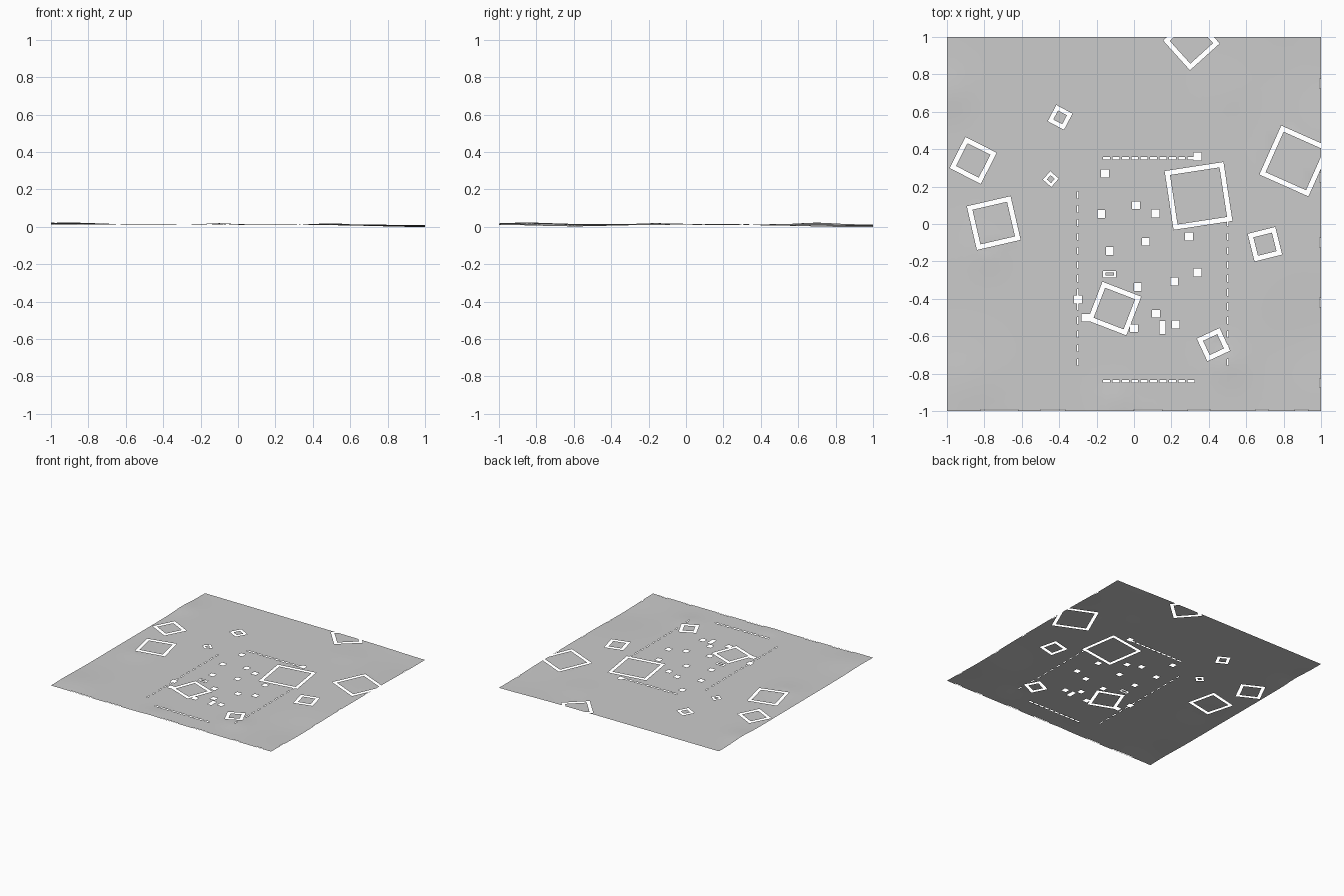
import bpy
from math import radians, cos, sin, exp
from mathutils import Vector, geometry

if "Cube" in bpy.data.objects:
    bpy.data.objects.remove(bpy.data.objects["Cube"])


# Gentle height of the ground sheet
BUMPS = [(-0.9, -0.85, 0.008, 0.18), (0.5, -0.75, 0.007, 0.10), (-0.1, -0.95, 0.006, 0.08),
         (-1.0, 0.7, 0.009, 0.12), (-0.8, -0.15, 0.006, 0.12), (1.0, 0.9, -0.010, 0.35),
         (0.95, -0.6, -0.008, 0.25), (0.5, 0.7, 0.003, 0.12)]


def height(x, y):
    z = 0.012 - 0.002 * x - 0.001 * y
    for bx, by, h, r in BUMPS:
        z += h * exp(-((x - bx) ** 2 + (y - by) ** 2) / (r * r))
    return max(0.0, z)


class Rect:
    """Rotated rectangle used as a cut-out outline."""
    def __init__(self, x, y, w, h, deg=0):
        self.x, self.y, self.w, self.h = x, y, w / 2, h / 2
        self.c, self.s = cos(radians(deg)), sin(radians(deg))

    def corners(self):
        for u, v in ((-1, -1), (1, -1), (1, 1), (-1, 1)):
            a, b = u * self.w, v * self.h
            yield Vector((self.x + a * self.c - b * self.s, self.y + a * self.s + b * self.c))

    def contains(self, p):
        dx, dy = p.x - self.x, p.y - self.y
        return (abs(dx * self.c + dy * self.s) < self.w and
                abs(dy * self.c - dx * self.s) < self.h)


# Square ring cut-outs: x, y, side, angle, stroke
rings = []
for x, y, side, deg, t in [
        (-0.86, 0.34, 0.187, -27, 0.025), (-0.75, 0.005, 0.24, 13, 0.025),
        (-0.395, 0.57, 0.098, -28, 0.022), (-0.445, 0.24, 0.06, -41, 0.015),
        (0.345, 0.15, 0.318, 8.7, 0.025), (0.86, 0.337, 0.287, -24, 0.025),
        (0.307, 0.973, 0.214, 42, 0.025), (0.70, -0.108, 0.152, 14, 0.025),
        (-0.105, -0.452, 0.222, -21, 0.025), (0.425, -0.645, 0.134, 25, 0.025)]:
    rings.append((Rect(x, y, side, side, deg), Rect(x, y, side - 2 * t, side - 2 * t, deg)))
rings.append((Rect(-0.13, -0.268, 0.07, 0.034), Rect(-0.13, -0.268, 0.046, 0.016)))

# Small post holes
holes = [Rect(x, y, 0.042, 0.042) for x, y in [
    (-0.155, 0.27), (-0.175, 0.053), (0.01, 0.10), (0.115, 0.057), (0.063, -0.095),
    (0.295, -0.067), (-0.13, -0.145), (0.34, -0.26), (0.215, -0.308), (0.02, -0.337),
    (-0.30, -0.403), (0.117, -0.48), (0.0, -0.557), (0.223, -0.538), (0.34, 0.36)]]
holes += [Rect(-0.252, -0.5, 0.055, 0.04), Rect(0.152, -0.553, 0.034, 0.07)]

# Dashed slots around the central plot
for i in range(10):
    for y in (0.352, -0.84):
        holes.append(Rect(-0.147 + i * 0.0503, y, 0.037, 0.013))
for i in range(13):
    for x in (-0.3, 0.5):
        if x < 0 or i > 0:
            holes.append(Rect(x, 0.155 - i * 0.0745, 0.008, 0.036))

# Slits along the outer border
for a, b in [(-0.82, -0.62), (-0.5, -0.37), (0.0, 0.15), (0.29, 0.41), (0.65, 0.72), (0.86, 0.93)]:
    holes.append(Rect((a + b) / 2, -0.994, b - a, 0.007))
for y in (-0.85, -0.42, -0.1, 0.25, 0.75):
    holes.append(Rect(0.995, y, 0.006, 0.05))

# Triangulate a grid together with all outlines
N = 40
pts, edges = [], []
for j in range(N + 1):
    for i in range(N + 1):
        pts.append(Vector((-1 + 2 * i / N, -1 + 2 * j / N)))
for k in range(N):
    edges += [(k, k + 1), (N * (N + 1) + k, N * (N + 1) + k + 1),
              (k * (N + 1), (k + 1) * (N + 1)), (k * (N + 1) + N, (k + 1) * (N + 1) + N)]
for r in holes + [q for pair in rings for q in pair]:
    n = len(pts)
    pts += list(r.corners())
    edges += [(n + k, n + (k + 1) % 4) for k in range(4)]
res = geometry.delaunay_2d_cdt(pts, edges, [], 0, 1e-5)
verts, faces = res[0], res[2]

# Sort triangles into ground, plates inside the rings, or gaps
ground, plates = [], []
for f in faces:
    c = sum((verts[i] for i in f), Vector((0, 0))) / len(f)
    if abs(c.x) > 1 or abs(c.y) > 1 or any(h.contains(c) for h in holes):
        continue
    if any(i.contains(c) for o, i in rings):
        plates.append(f)
    elif not any(o.contains(c) for o, i in rings):
        ground.append(f)


def make_sheet(name, tris):
    used = {v: n for n, v in enumerate(sorted({v for f in tris for v in f}))}
    co = [(verts[v].x, verts[v].y, height(verts[v].x, verts[v].y)) for v in used]
    me = bpy.data.meshes.new(name)
    me.from_pydata(co, [], [[used[v] for v in f] for f in tris])
    me.update()
    me.shade_smooth()
    ob = bpy.data.objects.new(name, me)
    bpy.context.collection.objects.link(ob)


make_sheet("ground_sheet", ground)
make_sheet("ring_inner_plates", plates)
